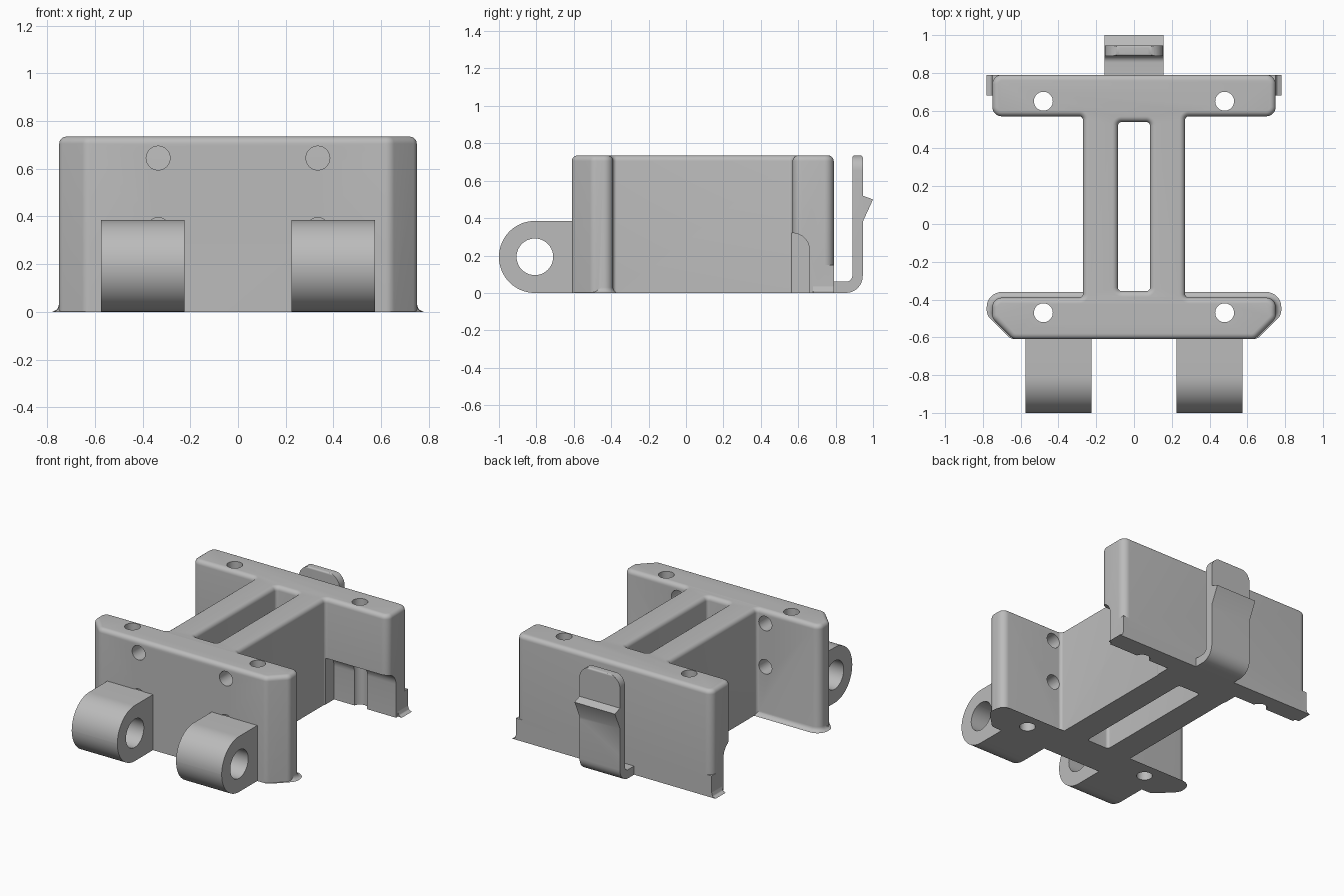
import bpy
import bmesh
from math import sin, cos, pi, acos, tan
from mathutils import Vector, Matrix

cube = bpy.data.objects.get("Cube")
if cube:
    bpy.data.objects.remove(cube, do_unlink=True)

HEIGHT = 0.735
FILLET = 0.03

grey = bpy.data.materials.new("plain grey")
grey.use_nodes = True
colour = (0.5, 0.5, 0.5, 1)
grey.diffuse_color = colour
for node in grey.node_tree.nodes:
    if node.type == 'BSDF_PRINCIPLED':
        node.inputs["Base Color"].default_value = colour


def outline(corners, grow=0, steps=8):
    """Offset a counter-clockwise polygon of (u, v, radius) and round its corners."""
    points = []
    count = len(corners)
    for i, (u, v, radius) in enumerate(corners):
        p = Vector((u, v))
        d1 = (p - Vector(corners[i - 1][:2])).normalized()
        d2 = (Vector(corners[(i + 1) % count][:2]) - p).normalized()
        n1, n2 = Vector((d1.y, -d1.x)), Vector((d2.y, -d2.x))
        q = p + (n1 + n2) * grow / (1 + n1.dot(n2))
        if radius == 0:
            points.append(q)
            continue
        side = 1 if d1.cross(d2) > 0 else -1
        r = max(radius + side * grow, 0.001)
        turn = acos(max(-1, min(1, d1.dot(d2))))
        centre = q - d1 * r * tan(turn / 2) - n1 * side * r
        for k in range(steps + 1):
            arm = Matrix.Rotation(side * turn * k / steps, 2) @ n1
            points.append(centre + arm * side * r)
    return points


def loft(name, corners, layers, axis='z', steps=8):
    """Solid through copies of an outline, one per (position, growth) layer."""
    place = {'x': lambda p, h: (h, p.x, p.y),
             'y': lambda p, h: (p.x, h, p.y),
             'z': lambda p, h: (p.x, p.y, h)}[axis]
    bm = bmesh.new()
    rings = [[bm.verts.new(place(p, h)) for p in outline(corners, g, steps)]
             for h, g in layers]
    for low, high in zip(rings, rings[1:]):
        for i in range(len(low)):
            bm.faces.new((low[i - 1], low[i], high[i], high[i - 1]))
    bm.faces.new(rings[0])
    bm.faces.new(rings[-1])
    bmesh.ops.remove_doubles(bm, verts=bm.verts, dist=0.0002)
    bmesh.ops.recalc_face_normals(bm, faces=bm.faces)
    mesh = bpy.data.meshes.new(name)
    bm.to_mesh(mesh)
    bm.free()
    obj = bpy.data.objects.new(name, mesh)
    bpy.context.collection.objects.link(obj)
    mesh.materials.append(grey)
    return obj


def drill(centre, radius, depth, axis):
    turn = {'x': (0, pi / 2, 0), 'y': (pi / 2, 0, 0), 'z': (0, 0, 0)}[axis]
    bpy.ops.mesh.primitive_cylinder_add(vertices=40, radius=radius, depth=depth,
                                        location=centre, rotation=turn)
    obj = bpy.context.object
    obj.data.materials.append(grey)
    return obj


def combine(target, other, operation):
    mod = target.modifiers.new("combine", 'BOOLEAN')
    mod.operation = operation
    mod.solver = 'EXACT'
    mod.object = other
    bpy.context.view_layer.update()
    bpy.context.view_layer.objects.active = target
    bpy.ops.object.modifier_apply(modifier=mod.name)
    bpy.data.objects.remove(other, do_unlink=True)


def smooth(obj):
    bpy.ops.object.select_all(action='DESELECT')
    obj.select_set(True)
    bpy.context.view_layer.objects.active = obj
    bpy.ops.object.shade_smooth_by_angle(angle=pi / 6)


def mirrored(half):
    return half + [(-u, v, r) for u, v, r in reversed(half)]


def rounded_top(sign):
    arc = [k * pi / 12 for k in range(7)]
    return [(HEIGHT - FILLET + FILLET * sin(t), sign * FILLET * (1 - cos(t))) for t in arc]


# I-shaped body: front flange, web and back flange with a rounded top
body = loft("body", mirrored([
    (0.64, -0.61, 0.05), (0.75, -0.50, 0.05), (0.75, -0.39, 0.05), (0.27, -0.39, 0.02),
    (0.27, 0.57, 0.02), (0.75, 0.57, 0.05), (0.75, 0.79, 0.05)]),
    [(0, 0)] + rounded_top(-1))

# Undercut in the back flange, either side of the web
undercut = [(0.5, -0.1, 0), (0.66, -0.1, 0), (0.66, 0.32, 0.09), (0.5, 0.32, 0)]
for side in (-1, 1):
    combine(body, loft("undercut", undercut, [(side * 0.275, 0), (side * 0.9, 0)], 'x'),
            'DIFFERENCE')

# Flared foot around the front flange
flare = [(FILLET * (1 - sin(t)), FILLET * (1 - cos(t)))
         for t in [k * pi / 10 for k in range(5, -1, -1)]]
front_foot = loft("front_foot", mirrored([
    (0.64, -0.58, 0.03), (0.75, -0.47, 0.04), (0.75, -0.39, 0.05)]),
    [(z, g) for z, g in flare])
combine(body, front_foot, 'UNION')

# Square foot with small side flares under the back flange
back_foot = loft("back_foot", mirrored([
    (0.78, 0, 0), (0.758, 0.01, 0.01), (0.75, 0.035, 0.01), (0.75, 0.15, 0)]),
    [(0.68, 0), (0.79, 0)], 'y')
combine(body, back_foot, 'UNION')

# Long slot through the web, flared at the top
slot = loft("slot", mirrored([(0.085, -0.355, 0.02), (0.085, 0.54, 0.02)]),
            [(-0.1, 0)] + rounded_top(1) + [(0.8, FILLET)])
combine(body, slot, 'DIFFERENCE')

# Screw holes: vertical through both flanges, horizontal through the front one
for side in (-1, 1):
    for y in (-0.47, 0.65):
        combine(body, drill((side * 0.48, y, 0.4), 0.05, 1.2, 'z'), 'DIFFERENCE')
    for z in (0.345, 0.645):
        combine(body, drill((side * 0.335, -0.5, z), 0.05, 0.4, 'y'), 'DIFFERENCE')
smooth(body)

# Hinge lugs on the front
lug_profile = [(-1, 0, 0.192), (-0.605, 0, 0), (-0.605, 0.385, 0), (-1, 0.385, 0.192)]
for side, name in ((-1, "right_lug"), (1, "left_lug")):
    lug = loft(name, lug_profile, [(side * 0.225, 0), (side * 0.575, 0)], 'x', 16)
    combine(lug, drill((side * 0.4, -0.808, 0.193), 0.098, 0.6, 'x'), 'DIFFERENCE')
    smooth(lug)

# Spring clip on the back: J-shaped strip with a catch
clip = loft("spring_clip", [
    (0.785, 0, 0), (0.945, 0, 0.09), (0.945, 0.38, 0), (1.0, 0.5, 0), (0.945, 0.52, 0),
    (0.945, HEIGHT, 0.012), (0.89, HEIGHT, 0.012), (0.89, 0.06, 0.035), (0.785, 0.06, 0)],
    [(-0.155, 0), (0.155, 0)], 'x')

# Rounded thumb tip of the clip
tip = loft("tip_shape", [
    (-0.155, -0.1, 0), (0.155, -0.1, 0), (0.155, HEIGHT, 0.08), (-0.155, HEIGHT, 0.08)],
    [(0.7, 0), (1.1, 0)], 'y')
combine(clip, tip, 'INTERSECT')
smooth(clip)
